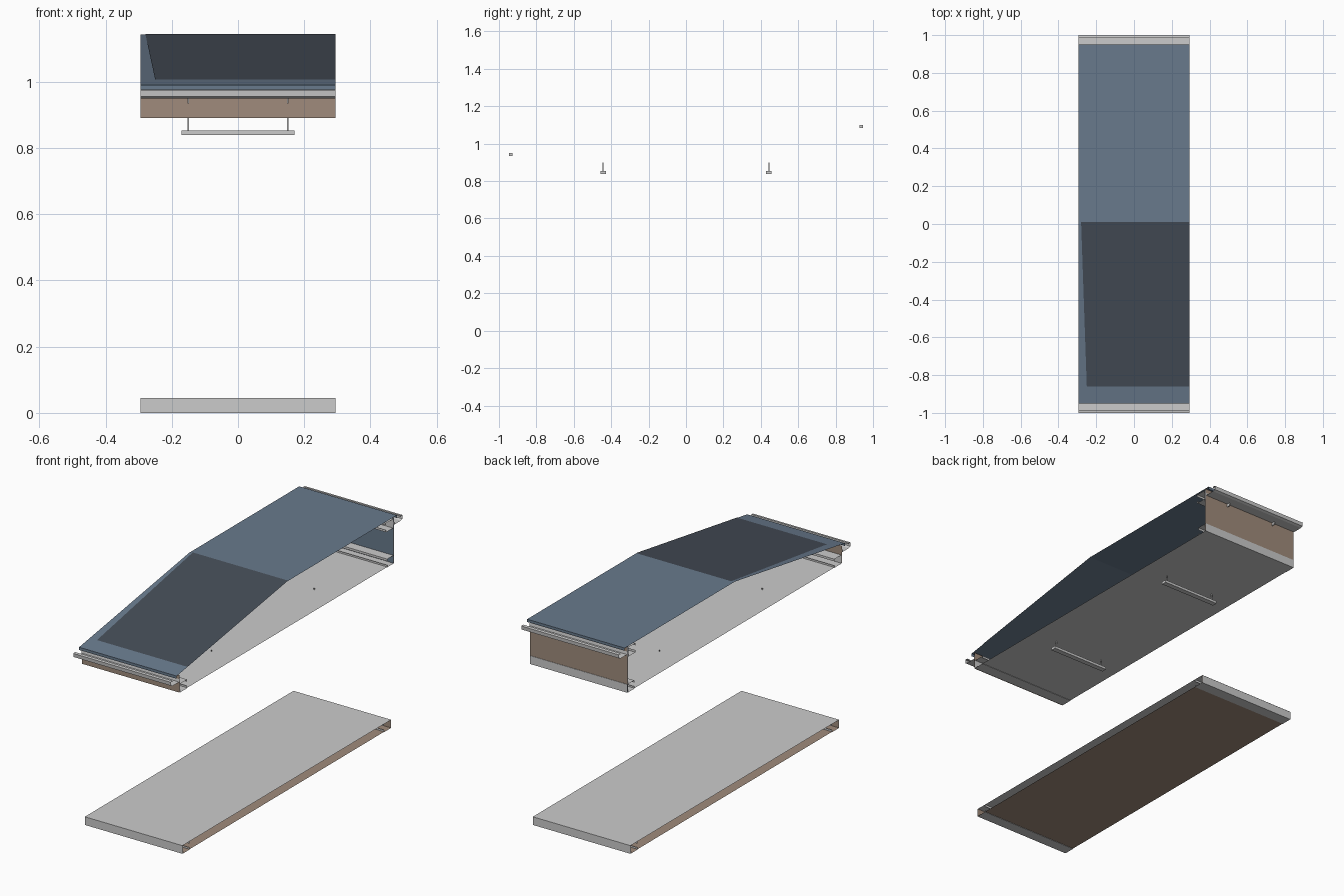
import bpy, bmesh

if "Cube" in bpy.data.objects:
    bpy.data.objects.remove(bpy.data.objects["Cube"])

HALF = 0.295  # half width along x


def material(name, rgb):
    m = bpy.data.materials.new(name)
    m.diffuse_color = (*rgb, 1)
    m.use_nodes = True
    m.node_tree.nodes["Principled BSDF"].inputs["Base Color"].default_value = m.diffuse_color
    return m


BLUE = material("blue_sheet", (0.14, 0.195, 0.265))
DARK = material("dark_panel", (0.06, 0.074, 0.096))
BROWN = material("brown_board", (0.35, 0.26, 0.20))


def finish(name, bm, mat=None):
    me = bpy.data.meshes.new(name)
    bm.to_mesh(me)
    bm.free()
    ob = bpy.data.objects.new(name, me)
    bpy.context.collection.objects.link(ob)
    if mat:
        me.materials.append(mat)
    return ob


def sheet(name, profile, mat=None, x0=-HALF, x1=HALF):
    """Thin sheet: open (y, z) profile drawn out along x."""
    bm = bmesh.new()
    a = [bm.verts.new((x0, y, z)) for y, z in profile]
    b = [bm.verts.new((x1, y, z)) for y, z in profile]
    for i in range(len(profile) - 1):
        bm.faces.new((a[i], b[i], b[i + 1], a[i + 1]))
    return finish(name, bm, mat)


def channel(name, y, z0, z1, inward, depth=0.06):
    """C channel with its web at y and its lips pointing inward."""
    yi = y + inward * depth
    lip = 0.012
    return sheet(name, [(yi, z0 + lip), (yi, z0), (y, z0), (y, z1), (yi, z1), (yi, z1 - lip)])


def box(name, centre, size, mat=None):
    bm = bmesh.new()
    bmesh.ops.create_cube(bm, size=1)
    bmesh.ops.scale(bm, vec=size, verts=bm.verts)
    bmesh.ops.translate(bm, vec=centre, verts=bm.verts)
    return finish(name, bm, mat)


# Floor: top sheet, brown underside, end channels
sheet("floor_top", [(-0.9, 0.045), (0.9, 0.045)])
sheet("floor_underside", [(-0.897, 0.043), (-0.897, 0.002), (0.897, 0.002), (0.897, 0.043)], BROWN)
for side, label in ((-1, "front"), (1, "back")):
    channel(label + "_floor_channel", side * 0.9, 0.0, 0.0445, -side)

# Ceiling sheet and its edge channels
sheet("ceiling", [(-0.925, 0.892), (0.925, 0.892)])
channel("front_ceiling_channel", -0.920, 0.89, 0.937, 1)
channel("back_ceiling_channel", 0.927, 0.89, 0.935, -1)
channel("back_top_channel", 0.918, 1.085, 1.135, -1)

# Walls between ceiling and roof
sheet("front_wall", [(-0.925, 0.89), (-0.925, 0.985)], BROWN)
sheet("back_wall_outer", [(0.925, 0.892), (0.925, 1.14)], BROWN)
sheet("back_wall_inner", [(0.920, 0.892), (0.920, 1.14)], BLUE)

# Roof: front slope, flat back, folded eaves
sheet("roof", [(-0.95, 0.975), (-0.95, 0.990), (0, 1.143), (0.95, 1.143), (0.95, 1.128)], BLUE)

# Dark panel lying on the front slope, with a slanted left edge
bm = bmesh.new()
bm.faces.new([bm.verts.new(p) for p in (
    (-0.25, -0.86, 1.0065), (HALF, -0.86, 1.0065), (HALF, 0.01, 1.145), (-0.28, 0.01, 1.145))])
finish("roof_panel", bm, DARK)

# Gutters with small brackets
for side, lift, label in ((-1, 0.0, "front"), (1, 0.15, "back")):
    shape = [(0.928, 0.965), (0.93, 0.95), (0.985, 0.95), (0.998, 0.955),
             (1.0, 0.975), (0.985, 0.977), (0.985, 0.970)]
    sheet(label + "_gutter", [(side * y, z + lift) for y, z in shape])
    for x in (-0.15, 0.15):
        box(label + "_gutter_bracket", (x, side * 0.937, 0.943 + lift), (0.005, 0.018, 0.016))

# Hanging lamps
for side, label in ((-1, "front"), (1, "back")):
    y = side * 0.443
    box(label + "_lamp", (0, y, 0.846), (0.342, 0.028, 0.014))
    for x in (-0.15, 0.15):
        box(label + "_lamp_rod", (x, y, 0.876), (0.005, 0.005, 0.048))
